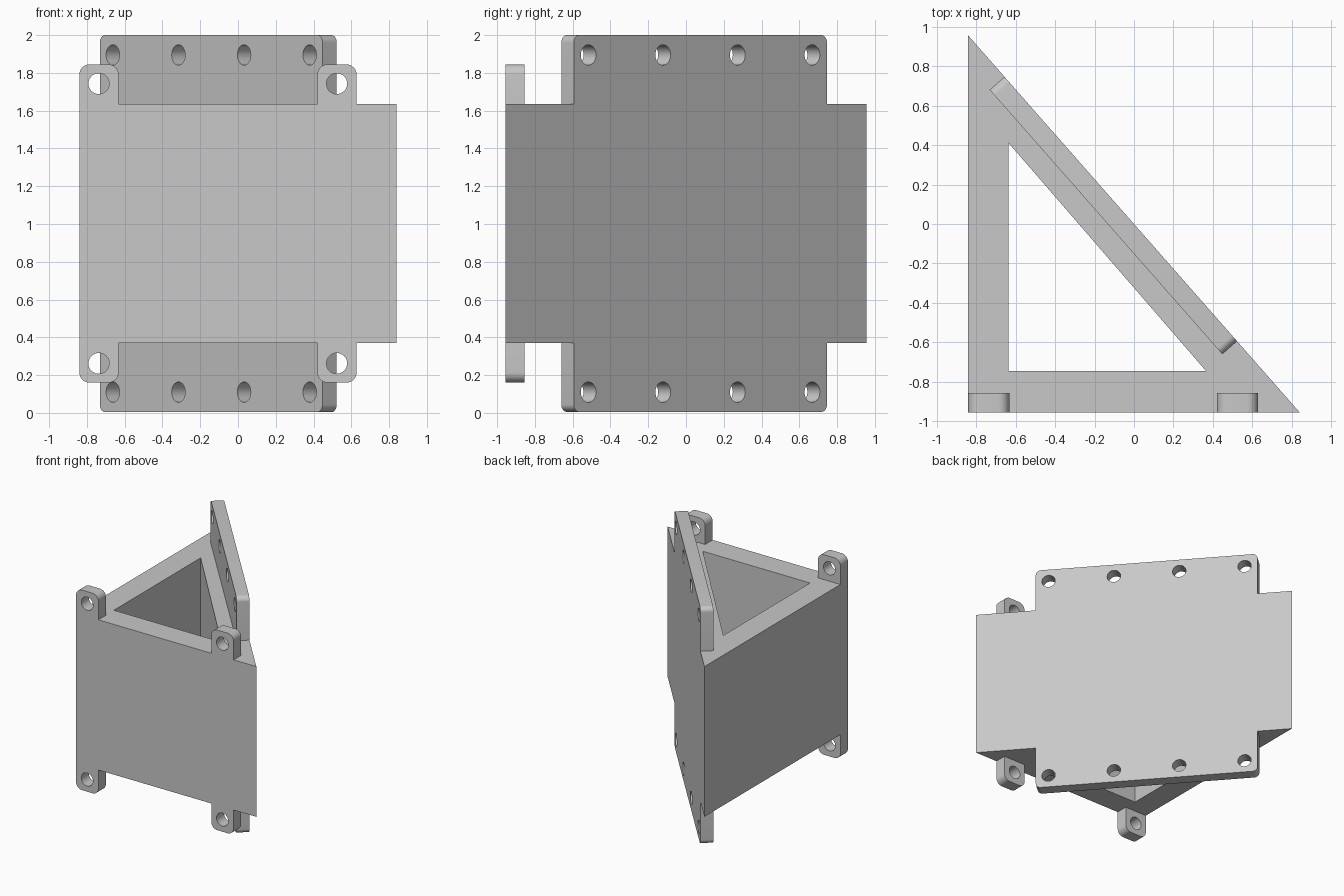
import bpy, bmesh
from math import pi, sin, cos, radians
from mathutils import Vector, Matrix

cube = bpy.data.objects.get("Cube")
if cube:
    bpy.data.objects.remove(cube)

grey = bpy.data.materials.new("light grey")
grey.use_nodes = True
colour = (0.58, 0.58, 0.58, 1)
grey.diffuse_color = colour
grey.node_tree.nodes["Principled BSDF"].inputs["Base Color"].default_value = colour

UP = Vector((0, 0, 1))
Z_LOW, Z_HIGH = 0.37, 1.635


def arc(cx, cy, r, start, end, steps):
    return [(cx + r * cos(start + (end - start) * i / steps),
             cy + r * sin(start + (end - start) * i / steps)) for i in range(steps + 1)]


def circle(cx, cy, r):
    return arc(cx, cy, r, 0, 2 * pi, 32)[:-1]


def tab_outline(width, height, r=0.055):
    """Square at the foot, rounded at the two free corners."""
    return ([(0, 0), (width, 0)]
            + arc(width - r, height - r, r, 0, pi / 2, 8)
            + arc(r, height - r, r, pi / 2, pi, 8))


def extrude_profile(name, loops, depth, origin, u, v, w):
    """Fill the loops (outline and holes) and extrude along w from origin."""
    curve = bpy.data.curves.new(name, "CURVE")
    curve.dimensions = "2D"
    curve.fill_mode = "BOTH"
    curve.extrude = depth / 2
    for loop in loops:
        spline = curve.splines.new("POLY")
        spline.points.add(len(loop) - 1)
        for point, (x, y) in zip(spline.points, loop):
            point.co = (x, y, 0, 1)
        spline.use_cyclic_u = True
    obj = bpy.data.objects.new(name, curve)
    bpy.context.collection.objects.link(obj)
    bpy.ops.object.select_all(action="DESELECT")
    obj.select_set(True)
    bpy.context.view_layer.objects.active = obj
    bpy.ops.object.convert(target="MESH")
    obj = bpy.context.view_layer.objects.active
    obj.name = name

    # Place the profile in its plane and weld caps to walls
    place = Matrix((u, v, w)).transposed().to_4x4()
    place.translation = Vector(origin) + w * (depth / 2)
    bm = bmesh.new()
    bm.from_mesh(obj.data)
    bmesh.ops.transform(bm, matrix=place, verts=bm.verts)
    bmesh.ops.remove_doubles(bm, verts=bm.verts, dist=0.0001)
    bmesh.ops.recalc_face_normals(bm, faces=bm.faces)
    bm.to_mesh(obj.data)
    bm.free()
    obj.data.materials.clear()
    obj.data.materials.append(grey)
    bpy.ops.object.shade_smooth_by_angle(angle=radians(30))
    return obj


# Hollow triangular body, open at both ends
X, Y = Vector((1, 0, 0)), Vector((0, 1, 0))
outer = [(-0.84, -0.955), (0.84, -0.955), (-0.84, 0.955)]
inner = [(-0.635, -0.745), (0.365, -0.745), (-0.635, 0.41)]
extrude_profile("triangular_body", [outer, inner], Z_HIGH - Z_LOW,
                (0, 0, Z_LOW), X, Y, UP)

# Mounting tabs at the upper and lower ends
corner = Vector((-0.84, 0.955, 0))
along = (Vector((0.84, -0.955, 0)) - corner).normalized()
inward = along.cross(UP)
if inward.x > 0:
    inward = -inward
flange_length, flange_height = 1.785, 0.365
for end, z, v in (("upper", Z_HIGH, UP), ("lower", Z_LOW, -UP)):
    # Small front ears with one hole each
    for side, x in (("right", -0.84), ("left", 0.42)):
        ear = [tab_outline(0.208, 0.21), circle(0.103, 0.108, 0.055)]
        extrude_profile(f"{end}_{side}_ear", ear, 0.1, (x, -0.955, z), X, v, Y)

    # Long flange on the sloping wall with a row of four holes
    flange = [tab_outline(flange_length, flange_height, 0.04)]
    flange += [circle(0.104 + 0.526 * i, 0.26, 0.054) for i in range(4)]
    start = corner + along * 0.278 + UP * z
    extrude_profile(f"{end}_flange", flange, 0.1, start, along, v, inward)
